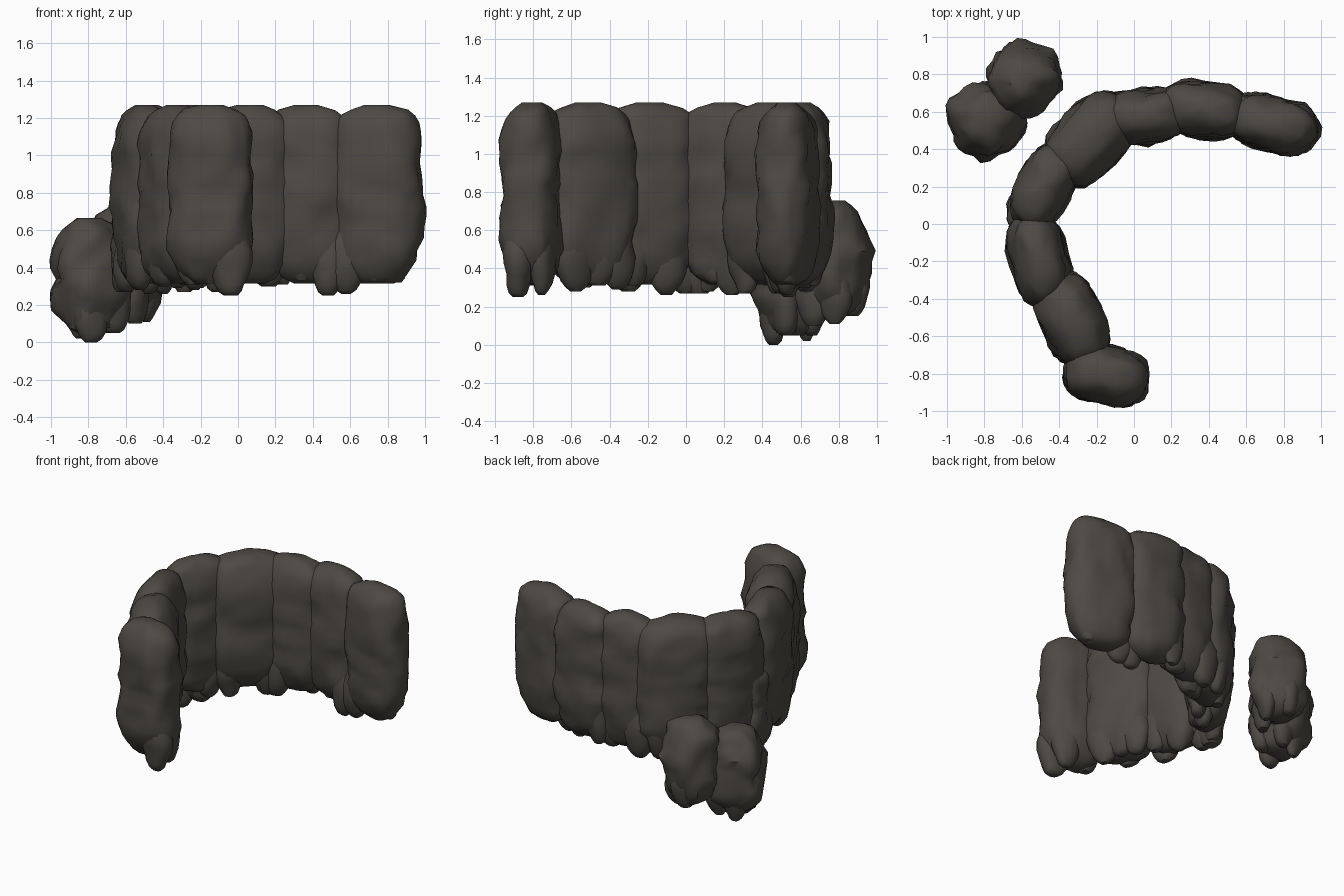
import bpy, bmesh, math, random
from mathutils import Vector, noise

if "Cube" in bpy.data.objects:
    bpy.data.objects.remove(bpy.data.objects["Cube"])

random.seed(4)

stone = bpy.data.materials.new("dark stone")
stone.diffuse_color = (0.075, 0.068, 0.058, 1)
stone.use_nodes = True
stone.node_tree.nodes["Principled BSDF"].inputs["Base Color"].default_value = stone.diffuse_color

# side profiles: (height fraction, length factor, thickness factor)
WALL = [(0, .35, .28), (.03, .56, .52), (.07, .72, .72), (.13, .85, .86), (.19, .93, .94),
        (.25, .97, .99), (.31, .97, 1), (.37, 1, 1), (.43, .99, 1), (.49, .96, .97),
        (.55, 1, 1), (.61, .99, 1), (.67, .96, .97), (.73, .97, .98), (.79, .95, .96),
        (.85, .92, .90), (.90, .87, .82), (.94, .78, .70), (.97, .60, .54), (1, .26, .28)]
ROUND = [(t, w, w) for t, w in [(0, .3), (.05, .55), (.12, .75), (.2, .88), (.29, .95), (.38, 1),
         (.47, .98), (.56, 1), (.65, .97), (.74, .94), (.82, .87), (.89, .76), (.95, .58), (1, .28)]]
DRIP = [(t, w, w) for t, w in [(0, .3), (.05, .52), (.14, .72), (.27, .88), (.42, .98),
                               (.58, .97), (.75, .82), (.9, .58), (1, .28)]]


def column(bm, center, angle, length, thick, z0, z1, profile, sides=28, power=2.5, bump=0.02):
    """Lumpy column with a rounded-box plan, closed at both ends."""
    ca, sa = math.cos(math.radians(angle)), math.sin(math.radians(angle))
    rings = []
    for t, wl, wt in profile:
        ring = []
        for i in range(sides):
            a = 2 * math.pi * i / sides
            c, s = math.cos(a), math.sin(a)
            u = math.copysign(abs(c) ** (2 / power), c)
            v = math.copysign(abs(s) ** (2 / power), s)
            x, y = u * length / 2 * wl, v * thick / 2 * wt
            p = Vector((center[0] + x * ca - y * sa, center[1] + x * sa + y * ca,
                        z0 + t * (z1 - z0)))
            n = Vector((c * ca - s * sa, c * sa + s * ca, 0))
            q = Vector((p.x * 7, p.y * 7, p.z * 7))
            p += n * bump * (noise.noise(q) * 1.3 + noise.noise(q * 1.9) * .8)
            if 0 < t < 1:
                p.z += bump * .6 * noise.noise(q + Vector((9, 3, 5)))
            ring.append(bm.verts.new(p))
        rings.append(ring)
    for lo, hi in zip(rings, rings[1:]):
        for i in range(sides):
            j = (i + 1) % sides
            bm.faces.new((lo[i], lo[j], hi[j], hi[i]))
    bm.faces.new(rings[0][::-1])
    bm.faces.new(rings[-1])


def finish(bm, name):
    me = bpy.data.meshes.new(name)
    bm.to_mesh(me)
    bm.free()
    me.materials.append(stone)
    ob = bpy.data.objects.new(name, me)
    bpy.context.collection.objects.link(ob)
    bpy.context.view_layer.objects.active = ob
    ob.select_set(True)
    bpy.ops.object.shade_smooth_by_angle(angle=math.radians(50))
    ob.select_set(False)


def rock(name, center, angle, length, thick, z0, z1, drips,
         profile=WALL, power=2.6, size=.23, bump=.02):
    """Column body plus hanging drips given as (along, across, bottom z)."""
    bm = bmesh.new()
    column(bm, center, angle, length, thick, z0, z1, profile, power=power, bump=bump)
    ca, sa = math.cos(math.radians(angle)), math.sin(math.radians(angle))
    for u, v, zb in drips:
        x, y = u * length / 2, v * thick / 2
        pos = (center[0] + x * ca - y * sa, center[1] + x * sa + y * ca)
        r = size * random.uniform(.85, 1.05)
        column(bm, pos, angle, r, r * .72, zb, zb + size * 1.8, DRIP, sides=16, power=2.2, bump=.014)
    finish(bm, name)


# curved wall of boulder columns: centre, direction, length, thickness, drips
wall = [
    ((.745, .535), -15, .50, .30, [(-.65, -.35, .26), (.35, .2, .32), (.0, -.3, .33)]),
    ((.37, .61), -6, .48, .30, [(.5, -.4, .25), (-.55, .3, .31), (-.1, -.3, .33)]),
    ((.06, .575), 6, .48, .29, [(-.45, -.4, .27), (.45, .2, .30), (-.5, .45, .28)]),
    ((-.235, .455), 45, .56, .37, [(-.5, -.35, .27), (.4, -.4, .27), (.4, .45, .29), (-.3, .4, .31)]),
    ((-.48, .20), 64, .50, .29, [(.3, -.4, .26), (-.5, .4, .28), (-.1, -.3, .32)]),
    ((-.505, -.19), 104, .53, .30, [(.3, -.3, .26), (-.4, .3, .28), (-.4, -.4, .31), (.75, .3, .27)]),
    ((-.335, -.51), 114, .52, .34, [(.5, -.4, .29), (-.4, -.4, .28), (.0, .4, .30), (.1, -.4, .31)]),
    ((-.15, -.81), -10, .46, .31, [(.5, -.3, .25), (.4, .45, .26), (-.4, 0, .31)]),
]
for i, (c, ang, ln, th, drips) in enumerate(wall):
    rock(f"wall_boulder_{i + 1}", c, ang, ln, th, .315, 1.27, drips)

# low bulge on the outside of the bend
rock("side_bulge", (-.60, .07), 95, .22, .15, .32, .85, [(0, .1, .27)])

# two separate small boulders behind
rock("low_boulder", (-.79, .56), 20, .40, .39, .05, .665,
     [(.45, .4, .05), (-.15, -.5, .0), (.5, -.4, .05), (-.1, .45, .02)], ROUND, 2.2, .21, .035)
rock("high_boulder", (-.59, .775), 60, .38, .38, .15, .755,
     [(.4, .3, .15), (-.4, -.45, .10), (.3, -.45, .11)], ROUND, 2.2, .20, .035)
